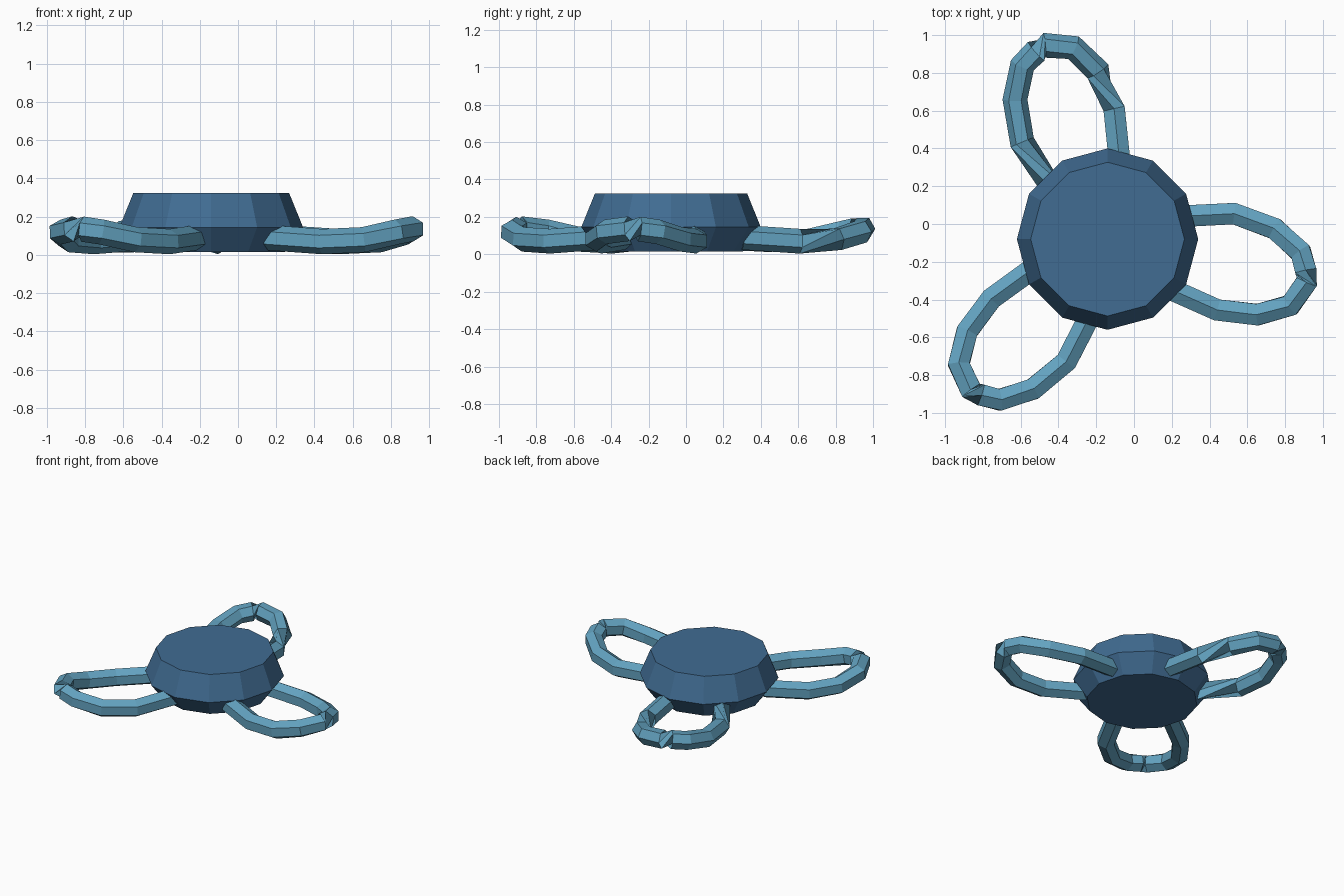
import bpy, bmesh, math
from mathutils import Vector, Matrix

if "Cube" in bpy.data.objects:
    bpy.data.objects.remove(bpy.data.objects["Cube"])

CENTRE = Vector((-0.14, -0.08, 0))


def material(name, rgb):
    m = bpy.data.materials.new(name)
    m.diffuse_color = (*rgb, 1)
    m.use_nodes = True
    m.node_tree.nodes["Principled BSDF"].inputs["Base Color"].default_value = m.diffuse_color
    return m


def loft(name, rings, mat):
    """Skin a list of equal-sized vertex rings and cap both ends."""
    bm = bmesh.new()
    vs = [[bm.verts.new(p) for p in ring] for ring in rings]
    n = len(rings[0])
    for a, b in zip(vs, vs[1:]):
        for i in range(n):
            j = (i + 1) % n
            bm.faces.new((a[i], a[j], b[j], b[i]))
    bm.faces.new(vs[0][::-1])
    bm.faces.new(vs[-1])
    bmesh.ops.recalc_face_normals(bm, faces=bm.faces)
    me = bpy.data.meshes.new(name)
    bm.to_mesh(me)
    bm.free()
    me.materials.append(mat)
    ob = bpy.data.objects.new(name, me)
    bpy.context.collection.objects.link(ob)
    return ob


dark_blue = material("dark blue", (0.052, 0.150, 0.290))
light_blue = material("light blue", (0.125, 0.365, 0.530))

# Body: twelve-sided drum, widest at the rim
profile = [(0.385, 0.015), (0.48, 0.145), (0.407, 0.325)]
loft("body", [[CENTRE + Vector((r * math.cos(i * math.pi / 6), r * math.sin(i * math.pi / 6), z))
               for i in range(12)] for r, z in profile], dark_blue)

# Loop centre line, from one root round the tip to the other root
PATH = [Vector(p) for p in (
    (0.23, 0.04, 0.09), (0.53, 0.055, 0.07), (0.745, -0.025, 0.08), (0.883, -0.15, 0.12),
    (0.91, -0.25, 0.135), (0.915, -0.305, 0.137),
    (0.828, -0.43, 0.12), (0.655, -0.48, 0.08), (0.44, -0.455, 0.07), (0.16, -0.33, 0.09))]
RADIUS, SIDES = 0.066, 6


def loop(name, angle, twists):
    """Six-sided tube; twists maps a ring index to degrees added from there on."""
    rot = Matrix.Rotation(math.radians(angle), 3, 'Z')
    rings, phase = [], 90
    for k, p in enumerate(PATH):
        phase += twists.get(k, 0)
        t = (PATH[min(k + 1, len(PATH) - 1)] - PATH[max(k - 1, 0)]).normalized()
        side = t.cross(Vector((0, 0, 1))).normalized()
        up = side.cross(t)
        ring = []
        for i in range(SIDES):
            a = math.radians(phase + 360 * i / SIDES)
            q = p + RADIUS * (side * math.cos(a) + up * math.sin(a))
            ring.append(CENTRE + rot @ (q - CENTRE))
        rings.append(ring)
    return loft(name, rings, light_blue)


# Three loops around the body, each twisted at its tip
loop("right_loop", 0, {5: 120})
loop("back_loop", 120, {1: 90, 5: 120, 8: 90})
loop("left_loop", 240, {5: 120})
